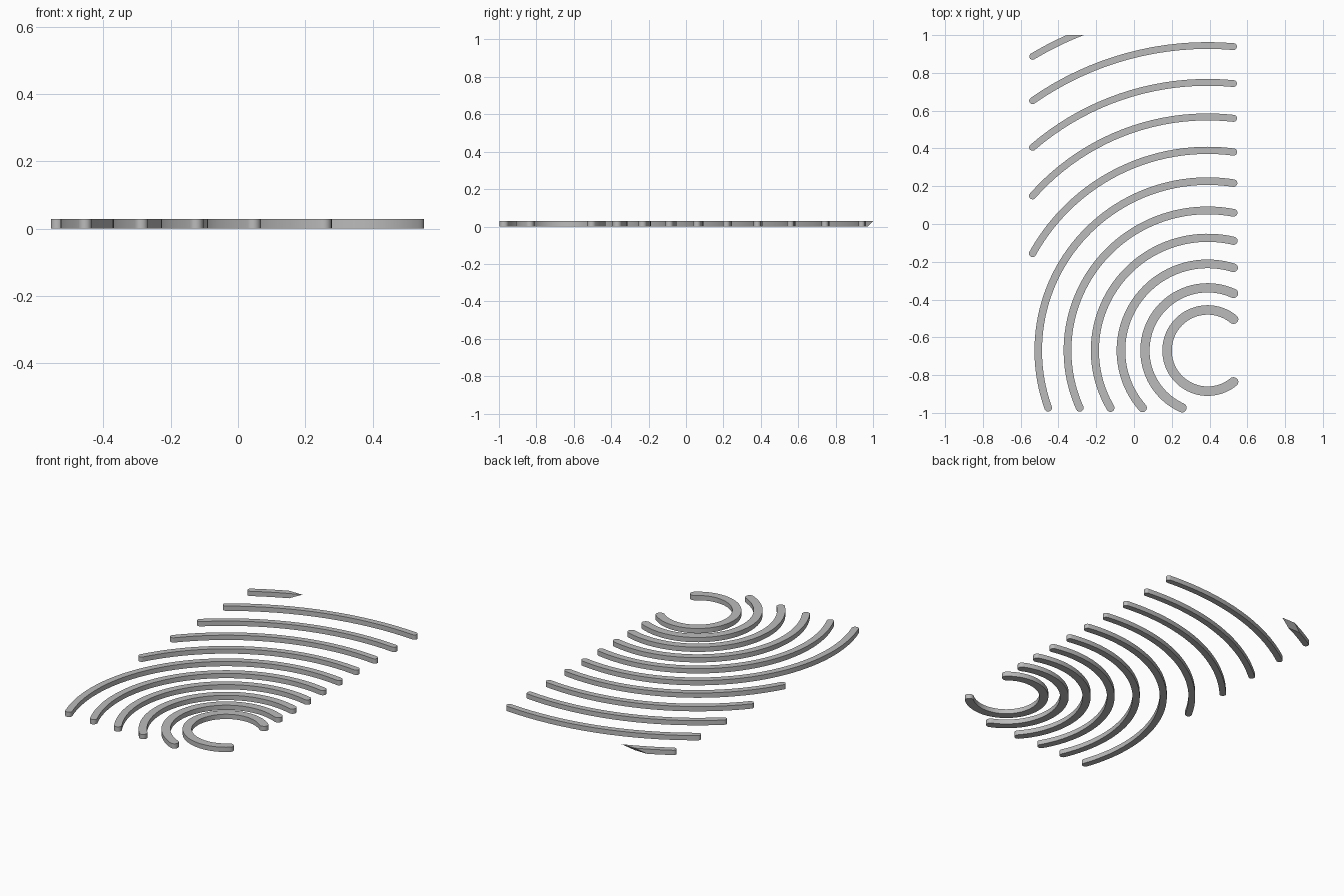
import bpy, bmesh
from math import acos, asin, sin, cos, pi

if "Cube" in bpy.data.objects:
    bpy.data.objects.remove(bpy.data.objects["Cube"], do_unlink=True)

# Shared centre of the rings, and the frame that trims them
CX, CY = 0.39, -0.67
HEIGHT = 0.029
RIGHT, LEFT, BOTTOM, BACK = 0.527, -0.537, -0.973, 1.0
CAP_STEPS = 8

grey = bpy.data.materials.new("light_grey")
grey.use_nodes = True
colour = (0.5, 0.5, 0.5, 1)
grey.diffuse_color = colour
grey.node_tree.nodes["Principled BSDF"].inputs["Base Color"].default_value = colour


def sections(radius, half, start, end):
    """Angle and half width along an arc with rounded ends."""
    cap = [(half * cos(a) / radius, half * sin(a))
           for a in (pi / 2 * i / CAP_STEPS for i in range(CAP_STEPS))]
    steps = max(12, int((end - start) * 24))
    body = [(start + (end - start) * i / steps, half) for i in range(steps + 1)]
    return ([(start - d, h) for d, h in cap] + body
            + [(end + d, h) for d, h in reversed(cap)])


def make_arc(name, radius, width, start, end, trim_back=False):
    bm = bmesh.new()
    rows = []
    for angle, half in sections(radius, width / 2, start, end):
        corners = ((radius - half, 0), (radius + half, 0),
                   (radius + half, HEIGHT), (radius - half, HEIGHT))
        rows.append([bm.verts.new((CX + r * cos(angle), CY + r * sin(angle), z))
                     for r, z in corners])
    for a, b in zip(rows, rows[1:]):
        for i in range(4):
            j = (i + 1) % 4
            bm.faces.new((a[i], a[j], b[j], b[i]))
    bmesh.ops.remove_doubles(bm, verts=bm.verts, dist=1e-5)

    # Slanted cut where the outermost arc meets the back edge
    if trim_back:
        bmesh.ops.bisect_plane(bm, geom=bm.verts[:] + bm.edges[:] + bm.faces[:],
                               plane_co=(0, BACK, HEIGHT), plane_no=(0, 1, -1),
                               clear_outer=True)
        bmesh.ops.holes_fill(bm, edges=[e for e in bm.edges if e.is_boundary])
    bmesh.ops.recalc_face_normals(bm, faces=bm.faces)

    mesh = bpy.data.meshes.new(name)
    bm.to_mesh(mesh)
    bm.free()
    mesh.materials.append(grey)
    obj = bpy.data.objects.new(name, mesh)
    bpy.context.collection.objects.link(obj)
    bpy.ops.object.select_all(action='DESELECT')
    obj.select_set(True)
    bpy.context.view_layer.objects.active = obj
    bpy.ops.object.shade_smooth_by_angle(angle=pi / 6)


# Ring radii and widths, from the innermost outwards
rings = [(0.215, 0.05), (0.332, 0.049), (0.459, 0.046), (0.597, 0.043),
         (0.742, 0.041), (0.897, 0.04), (1.06, 0.038), (1.237, 0.037),
         (1.42, 0.036), (1.615, 0.036), (1.812, 0.035)]

for n, (radius, width) in enumerate(rings, 1):
    start = acos((RIGHT - CX) / radius)
    if n == 1:
        end = 2 * pi - start                          # open ring
    elif CX - radius > LEFT:
        end = pi + asin((CY - BOTTOM) / radius)       # runs down to the front edge
    else:
        end = acos((LEFT - CX) / radius)              # stops at the side edge
    last = n == len(rings)
    if last:
        start = 1.9
    make_arc(f"ring_arc_{n}", radius, width, start, end, last)
